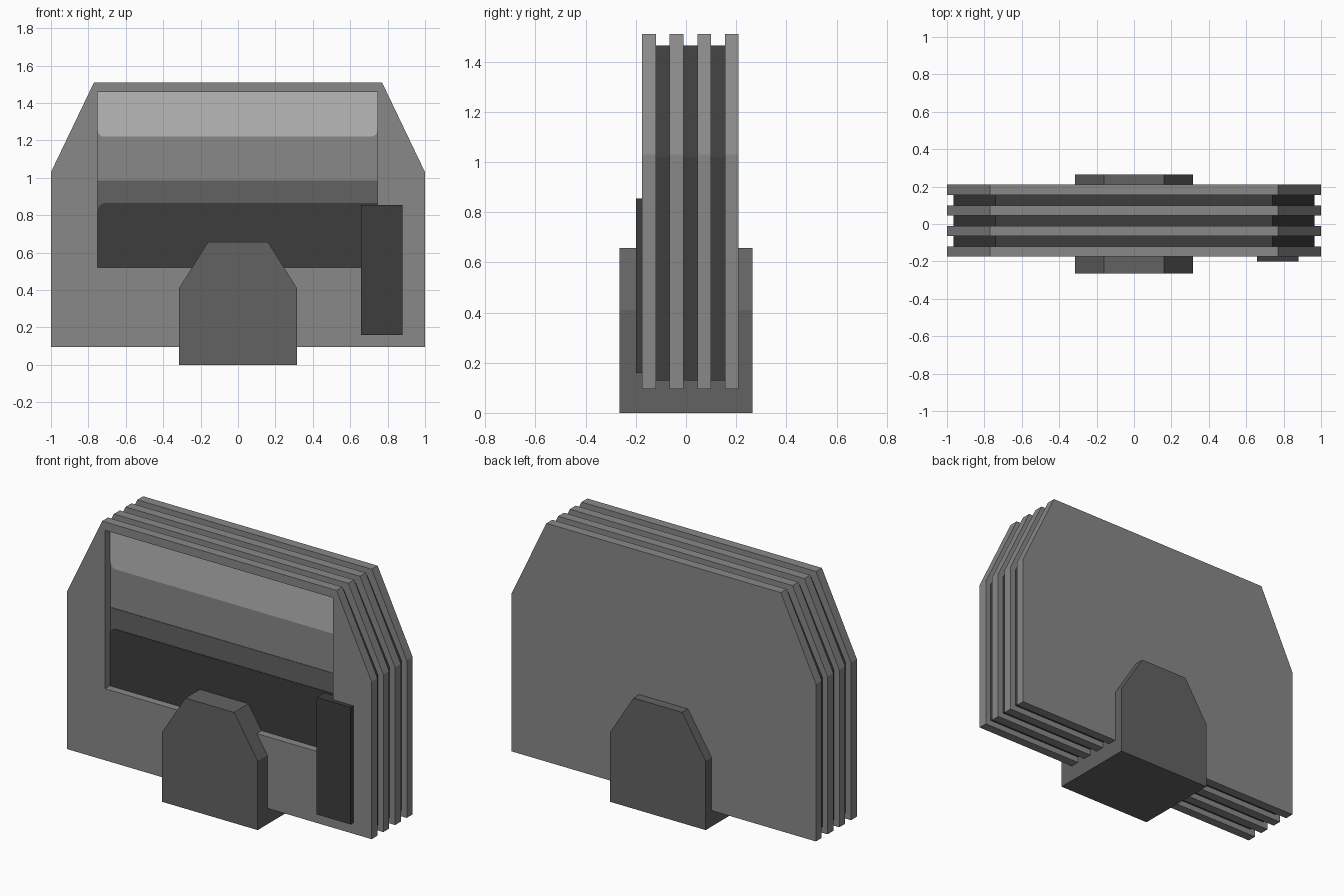
import bpy, bmesh, math

if "Cube" in bpy.data.objects:
    bpy.data.objects.remove(bpy.data.objects["Cube"])


def material(name, v):
    m = bpy.data.materials.new(name)
    m.diffuse_color = (v, v, v, 1)
    m.use_nodes = True
    m.node_tree.nodes["Principled BSDF"].inputs["Base Color"].default_value = m.diffuse_color
    return m


LIGHT = material("light grey", 0.48)
MID = material("mid grey", 0.25)
DARK = material("dark grey", 0.123)
BLACK = material("charcoal", 0.047)


def prism(name, loops, y0, y1, mat):
    """Extrude an x/z outline (plus optional hole outlines) from y0 to y1."""
    bm = bmesh.new()
    edges = []
    for pts in loops:
        vs = [bm.verts.new((x, y0, z)) for x, z in pts]
        edges += [bm.edges.new((vs[i - 1], vs[i])) for i in range(len(vs))]
        if len(loops) == 1:
            bm.faces.new(vs)
    if len(loops) > 1:
        bmesh.ops.triangle_fill(bm, edges=edges, use_beauty=True, normal=(0, -1, 0))
    r = bmesh.ops.extrude_face_region(bm, geom=bm.faces[:], use_keep_orig=True)
    top = [g for g in r["geom"] if isinstance(g, bmesh.types.BMVert)]
    bmesh.ops.translate(bm, verts=top, vec=(0, y1 - y0, 0))
    bmesh.ops.recalc_face_normals(bm, faces=bm.faces[:])
    me = bpy.data.meshes.new(name)
    bm.to_mesh(me)
    bm.free()
    me.materials.append(mat)
    ob = bpy.data.objects.new(name, me)
    bpy.context.collection.objects.link(ob)
    return ob


def rect(x0, x1, z0, z1):
    return [(x0, z0), (x1, z0), (x1, z1), (x0, z1)]


def shouldered(w, top_w, z0, z_shoulder, z1):
    return [(-w, z0), (w, z0), (w, z_shoulder), (top_w, z1), (-top_w, z1), (-w, z_shoulder)]


def arc(cx, cz, r, a0, n=4):
    return [(cx + r * math.cos(math.radians(a0 + 90 * i / n)),
             cz + r * math.sin(math.radians(a0 + 90 * i / n))) for i in range(n + 1)]


# Stacked plates: front one has a window opening
plate = shouldered(1.0, 0.77, 0.095, 1.03, 1.51)
X0, X1, Z0, Z1 = -0.75, 0.745, 0.52, 1.46
for i in range(4):
    y = -0.175 + 0.11 * i
    loops = [plate] if i else [plate, rect(X0, X1, Z0, Z1)]
    prism("front_frame" if i == 0 else f"plate_{i}", loops, y, y + 0.055, MID)

# Smaller dark spacers between the plates
core = shouldered(0.965, 0.74, 0.13, 1.02, 1.465)
for i in range(3):
    y = -0.12 + 0.11 * i
    prism(f"spacer_{i + 1}", [core], y, y + 0.055, BLACK)

# Window panel and its tonal bands
prism("window_panel", [rect(X0, X1, Z0, Z1)], -0.124, -0.119, MID)
prism("window_dark_band", [rect(X0, X1, Z0, 0.985)], -0.127, -0.123, DARK)
prism("window_black_band",
      [[(X0, Z0), (X1, Z0), (X1, 0.865)] + arc(X0 + 0.04, 0.825, 0.04, 90)],
      -0.130, -0.126, BLACK)
r = 0.035
prism("window_light_band",
      [arc(X0 + r, 1.22 + r, r, 180) + arc(X1 - r, 1.22 + r, r, 270) + [(X1, Z1), (X0, Z1)]],
      -0.128, -0.123, LIGHT)

# Block at the lower right of the front
prism("side_block", [rect(0.657, 0.88, 0.16, 0.855)], -0.2, -0.121, BLACK)

# Central foot that clamps the stack
prism("foot", [shouldered(0.315, 0.16, 0, 0.41, 0.657)], -0.265, 0.265, DARK)
